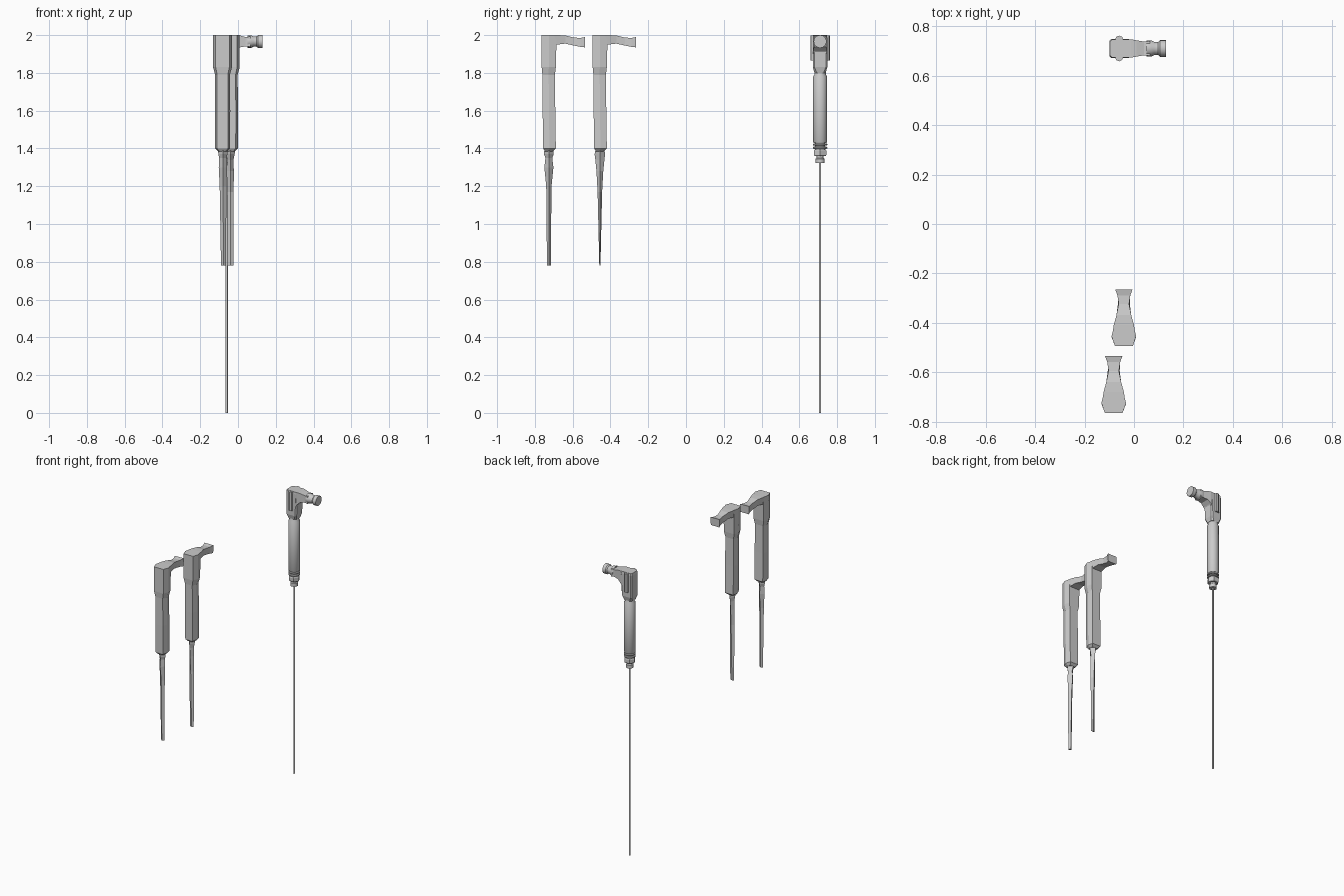
import bpy, bmesh, math

if "Cube" in bpy.data.objects:
    bpy.data.objects.remove(bpy.data.objects["Cube"])


def loft(name, rings, smooth=False):
    """Skin a list of equal-length point rings and cap both ends."""
    bm = bmesh.new()
    vr = [[bm.verts.new(p) for p in r] for r in rings]
    n = len(vr[0])
    for a, b in zip(vr, vr[1:]):
        for i in range(n):
            j = (i + 1) % n
            bm.faces.new((a[i], a[j], b[j], b[i]))
    bm.faces.new(vr[0])
    bm.faces.new(vr[-1])
    bmesh.ops.recalc_face_normals(bm, faces=bm.faces)
    me = bpy.data.meshes.new(name)
    bm.to_mesh(me)
    bm.free()
    ob = bpy.data.objects.new(name, me)
    bpy.context.collection.objects.link(ob)
    if smooth:
        bpy.ops.object.select_all(action='DESELECT')
        ob.select_set(True)
        bpy.context.view_layer.objects.active = ob
        bpy.ops.object.shade_smooth_by_angle(angle=math.radians(35))
    return ob


def circle(r, n, ph=0.0):
    return [(r * math.cos(ph + 2 * math.pi * i / n),
             r * math.sin(ph + 2 * math.pi * i / n)) for i in range(n)]


def turned(name, cx, cy, profile, n, smooth=True):
    return loft(name, [[(cx + x, cy + y, z) for x, y in circle(r, n)]
                       for r, z in profile], smooth)


# ---- two low-poly tools with faceted handle, forward arm and blade ----
def simple_tool(tag, cx, y0, blade):
    def plan(z, w, back, front):
        mid = back + (front - back) * .5
        return [(cx + dx, y0 + dy, z) for dx, dy in
                ((-w * .72, back), (w * .72, back), (w, mid),
                 (w * .8, front), (-w * .8, front), (-w, mid))]

    loft("handle_" + tag, [plan(1.385, .024, .018, .058),
                           plan(1.40, .040, .008, .075),
                           plan(1.60, .041, .005, .072),
                           plan(1.79, .039, .004, .070),
                           plan(1.83, .050, .000, .075),
                           plan(2.00, .050, .000, .079)])

    # arm stations: distance, half width at top and bottom, bottom and top height
    arm = ((.05, .046, .042, 1.945, 2.0), (.085, .041, .036, 1.95, 2.0),
           (.125, .030, .030, 1.955, 1.998), (.17, .021, .024, 1.945, 1.987),
           (.205, .026, .024, 1.938, 1.985), (.23, .035, .033, 1.935, 1.99))
    loft("arm_" + tag, [[(cx - b, y0 + d, z0), (cx + b, y0 + d, z0),
                         (cx + t, y0 + d, z1), (cx - t, y0 + d, z1)]
                        for d, t, b, z0, z1 in arm])

    # blade stations: height, x centre, half width, half depth
    yc = y0 + .038
    loft("blade_" + tag, [[(bx - w, yc, z), (bx, yc - d, z),
                           (bx + w, yc, z), (bx, yc + d, z)]
                          for z, bx, w, d in blade])


simple_tool("a", -.082, -.764,
            ((1.39, -.08, .026, .024), (1.37, -.08, .024, .026),
             (1.35, -.08, .020, .018), (1.30, -.08, .022, .024),
             (1.20, -.079, .018, .014), (.78, -.077, .013, .010)))
simple_tool("b", -.041, -.494,
            ((1.39, -.04, .026, .024), (1.37, -.04, .022, .028),
             (1.34, -.04, .016, .024), (1.28, -.04, .018, .018),
             (1.17, -.04, .017, .012), (.78, -.04, .015, .003)))

# ---- detailed tool: long rod, collars, round handle, block and nozzle ----
X, Y = -.06, .71
turned("rod", X, Y, ((.006, 0), (.006, 1.33)), 12)
turned("rod_socket", X, Y, ((.024, 1.322), (.024, 1.345), (.018, 1.35),
                            (.018, 1.365)), 16)
turned("hex_nut", X, Y, ((.034, 1.36), (.038, 1.366), (.038, 1.388),
                         (.034, 1.394)), 6, False)
turned("neck", X, Y, ((.027, 1.38), (.027, 1.45)), 20)
for i, z in enumerate((1.398, 1.415)):
    turned("collar_ring_%d" % (i + 1), X, Y,
           ((.034, z), (.038, z + .003), (.038, z + .008), (.034, z + .011)), 20)
turned("round_handle", X, Y, ((.033, 1.428), (.037, 1.435), (.037, 1.78),
                              (.031, 1.79), (.031, 1.82)), 24)


def block_ring(z, xb, xf, h, c):
    return [(x, Y + y, z) for x, y in
            ((xb + c, -h), (xf - c, -h), (xf, -h + c), (xf, h - c),
             (xf - c, h), (xb + c, h), (xb, h - c), (xb, -h + c))]


loft("head_block", [block_ring(1.80, -.092, -.028, .030, .012),
                    block_ring(1.83, -.100, -.020, .038, .008),
                    block_ring(1.985, -.100, -.012, .038, .008),
                    block_ring(2.0, -.097, -.012, .036, .008)])

# side ribs on both faces of the block
for s, side in ((-1, "front"), (1, "back")):
    loft("side_rib_" + side,
         [[(X + dx, Y + s * dy, z) for dx, dy in
           ((-.018, .03), (-.012, .047), (0, .052), (.012, .047), (.018, .03))]
          for z in (1.865, 1.998)])

# arm and round nozzle reaching to the right
loft("nozzle_arm", [[(x, Y - h, z0), (x, Y + h, z0), (x, Y + h, z1), (x, Y - h, z1)]
                    for x, h, z0, z1 in ((-.03, .037, 1.89, 2.0),
                                         (-.012, .037, 1.915, 2.0),
                                         (.01, .033, 1.935, 1.998),
                                         (.04, .028, 1.94, 1.99),
                                         (.065, .030, 1.938, 1.992))])
loft("nozzle", [[(x, Y + a, 1.966 + b) for a, b in circle(r, 16)]
                for x, r in ((.05, .033), (.07, .033), (.082, .027), (.098, .027),
                             (.106, .034), (.13, .034))], True)
